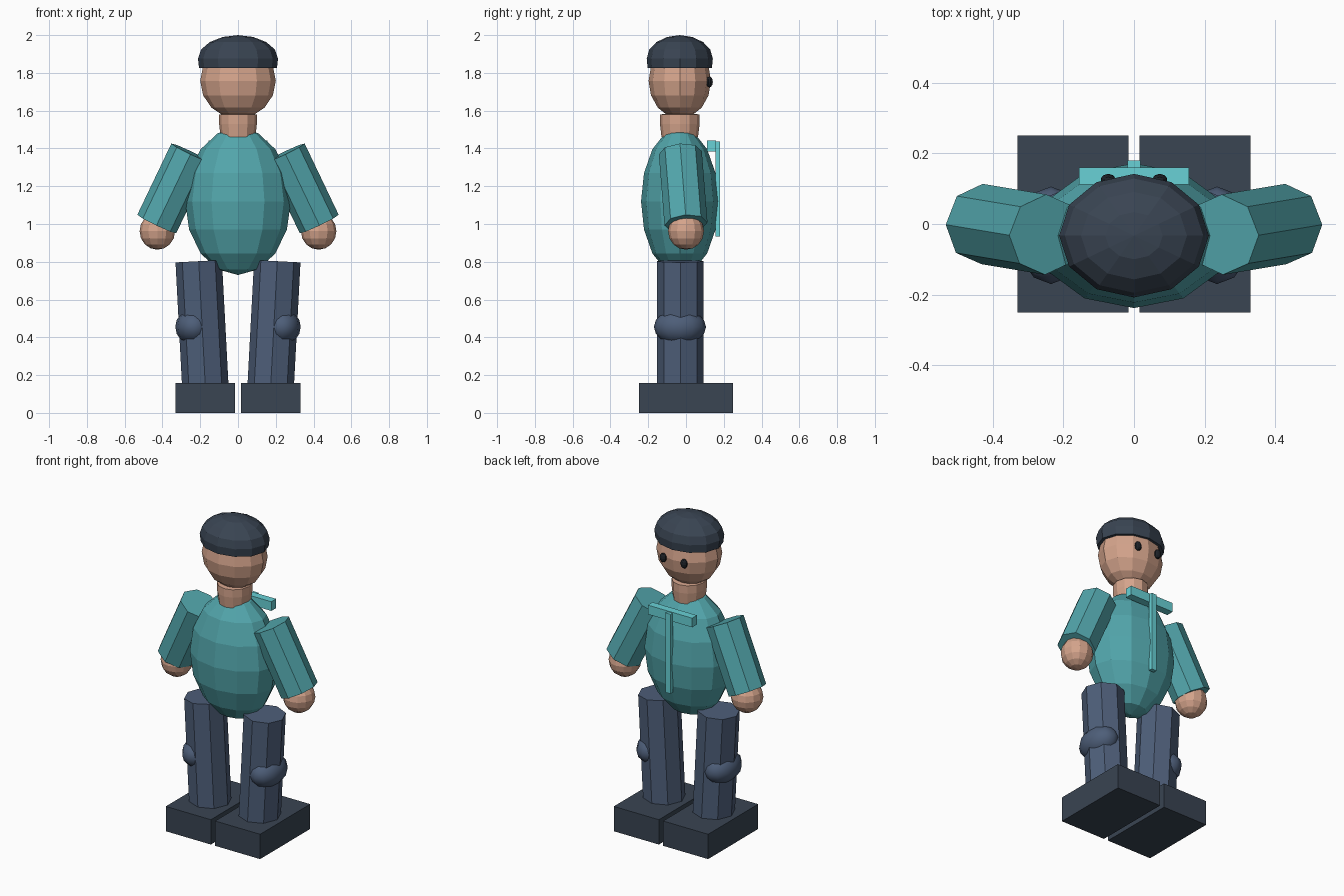
import bpy, math
from mathutils import Vector, Matrix

if "Cube" in bpy.data.objects:
    bpy.data.objects.remove(bpy.data.objects["Cube"])


def material(name, r, g, b):
    m = bpy.data.materials.new(name)
    m.diffuse_color = (r, g, b, 1)
    m.use_nodes = True
    m.node_tree.nodes["Principled BSDF"].inputs["Base Color"].default_value = m.diffuse_color
    return m


TEAL = material("teal_cloth", 0.085, 0.38, 0.41)
TRIM = material("light_trim", 0.14, 0.64, 0.67)
SKIN = material("skin", 0.66, 0.37, 0.26)
TROUSERS = material("trousers", 0.075, 0.112, 0.19)
DARK = material("dark_slate", 0.041, 0.058, 0.085)
BLACK = material("eye_dark", 0.012, 0.015, 0.02)


def finish(name, mat):
    ob = bpy.context.object
    ob.name = name
    ob.data.materials.append(mat)
    return ob


def ball(name, center, radii, mat, segments=12, rings=8):
    bpy.ops.mesh.primitive_uv_sphere_add(segments=segments, ring_count=rings, radius=1)
    ob = finish(name, mat)
    ob.data.transform(Matrix.Translation(center) @ Matrix.Diagonal((*radii, 1)))
    return ob


def box(name, lo, hi, mat):
    lo, hi = Vector(lo), Vector(hi)
    bpy.ops.mesh.primitive_cube_add(size=1)
    ob = finish(name, mat)
    ob.data.transform(Matrix.Translation((lo + hi) / 2) @ Matrix.Diagonal((*(hi - lo), 1)))
    return ob


def limb(name, a, b, radius, mat, sides=8):
    a, b = Vector(a), Vector(b)
    d = b - a
    bpy.ops.mesh.primitive_cylinder_add(vertices=sides, radius=radius, depth=d.length)
    ob = finish(name, mat)
    turn = Vector((0, 0, 1)).rotation_difference(d).to_matrix().to_4x4()
    ob.data.transform(Matrix.Translation((a + b) / 2) @ turn)
    return ob


def lathe(name, profile, ratio, y, mat, n=12):
    # stacked elliptical rings (radius, z), capped at both ends
    verts = [(r * math.cos(2 * math.pi * i / n), y + ratio * r * math.sin(2 * math.pi * i / n), z)
             for r, z in profile for i in range(n)]
    faces = [(k * n + i, k * n + (i + 1) % n, (k + 1) * n + (i + 1) % n, (k + 1) * n + i)
             for k in range(len(profile) - 1) for i in range(n)]
    last = len(verts)
    faces.append(tuple(range(n - 1, -1, -1)))
    verts.append((0, y, profile[-1][1] + 0.01))
    faces += [(last - n + i, last - n + (i + 1) % n, last) for i in range(n)]
    me = bpy.data.meshes.new(name)
    me.from_pydata(verts, [], faces)
    me.materials.append(mat)
    ob = bpy.data.objects.new(name, me)
    bpy.context.collection.objects.link(ob)
    return ob


Y = -0.033  # body axis

# torso, neck, head
ball("torso", (0, Y, 1.12), (0.28, 0.205, 0.39), TEAL)
lathe("neck", [(0.092, 1.46), (0.1, 1.53), (0.1, 1.58)], 1.05, Y, SKIN)
ball("head", (0, Y, 1.758), (0.2, 0.165, 0.2), SKIN)

# cap: half dome with a short inward band
lathe("cap", [(0.206, 1.825), (0.212, 1.875), (0.196, 1.923), (0.15, 1.963), (0.081, 1.99)],
      0.825, Y, DARK)

# collar bar and vertical placket
box("collar_bar", (-0.155, 0.112, 1.385), (0.155, 0.16, 1.443), TRIM)
box("placket", (-0.018, 0.155, 0.935), (0.018, 0.18, 1.438), TRIM)

# paired parts
for side, s in (("left", -1), ("right", 1)):
    ball(side + "_eye", (s * 0.073, 0.124, 1.752), (0.022, 0.018, 0.029), BLACK, 10, 6)
    limb(side + "_arm", (s * 0.43, 0, 1.0), (s * 0.25, -0.03, 1.377), 0.114, TEAL)
    ball(side + "_hand", (s * 0.427, 0, 0.962), (0.094, 0.095, 0.098), SKIN)
    limb(side + "_leg", (s * 0.173, -0.03, 0.14), (s * 0.208, -0.03, 0.803), 0.123, TROUSERS)
    knee = ball(side + "_knee", (s * 0.235, -0.032, 0.455), (0.097, 0.138, 0.095), TROUSERS)
    knee.data.shade_smooth()
    x0, x1 = sorted((s * 0.015, s * 0.33))
    box(side + "_shoe", (x0, -0.25, 0), (x1, 0.25, 0.157), DARK)
